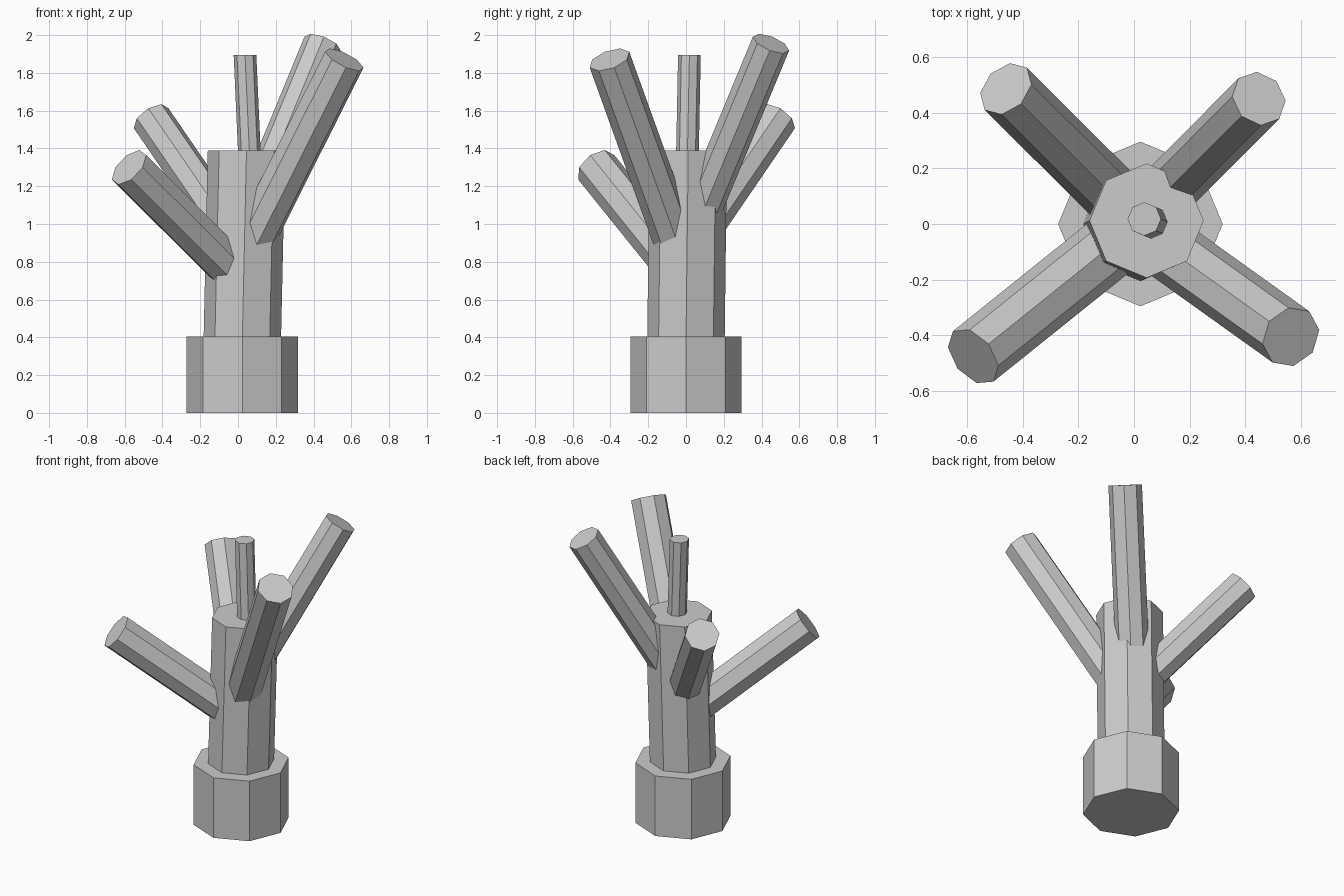
import bpy
import bmesh
import math
from mathutils import Vector

if "Cube" in bpy.data.objects:
    bpy.data.objects.remove(bpy.data.objects["Cube"])

SIDES = 8


def prism(name, start, end, radius, square_to_axis=False):
    """Octagonal prism; end caps are level, or square to the axis."""
    start, end = Vector(start), Vector(end)
    u, v = Vector((1, 0, 0)), Vector((0, 1, 0))
    if square_to_axis:
        axis = (end - start).normalized()
        u = axis.cross(Vector((0, 0, 1))).normalized()
        v = axis.cross(u).normalized()
    bm = bmesh.new()
    rings = []
    for c in (start, end):
        ring = []
        for i in range(SIDES):
            a = 2 * math.pi * i / SIDES
            ring.append(bm.verts.new(c + radius * (math.cos(a) * u + math.sin(a) * v)))
        rings.append(ring)
    for i in range(SIDES):
        j = (i + 1) % SIDES
        bm.faces.new((rings[0][i], rings[0][j], rings[1][j], rings[1][i]))
    bm.faces.new(rings[0])
    bm.faces.new(rings[1])
    bmesh.ops.recalc_face_normals(bm, faces=bm.faces)
    mesh = bpy.data.meshes.new(name)
    bm.to_mesh(mesh)
    bm.free()
    obj = bpy.data.objects.new(name, mesh)
    bpy.context.collection.objects.link(obj)
    return obj


# Base, slightly leaning trunk and thin top twig
prism("base", (0.023, 0, 0), (0.023, 0, 0.405), 0.295)
prism("trunk", (0.023, 0, 0.40), (0.045, 0.012, 1.39), 0.205)
prism("top_twig", (0.062, 0.007, 1.34), (0.037, 0.018, 1.895), 0.06)

# Four side branches, rooted inside the trunk
branches = {
    "branch_front_right": ((0.06, -0.045, 0.87), (0.563, -0.405, 1.87), 0.113),
    "branch_back_right": ((0.05, 0.05, 0.99), (0.448, 0.45, 1.955), 0.103),
    "branch_back_left": ((0.02, 0.007, 0.86), (-0.46, 0.485, 1.56), 0.107),
    "branch_front_left": ((0.015, 0.0, 0.71), (-0.577, -0.475, 1.30), 0.116),
}
for name, (start, end, radius) in branches.items():
    prism(name, start, end, radius, square_to_axis=True)
